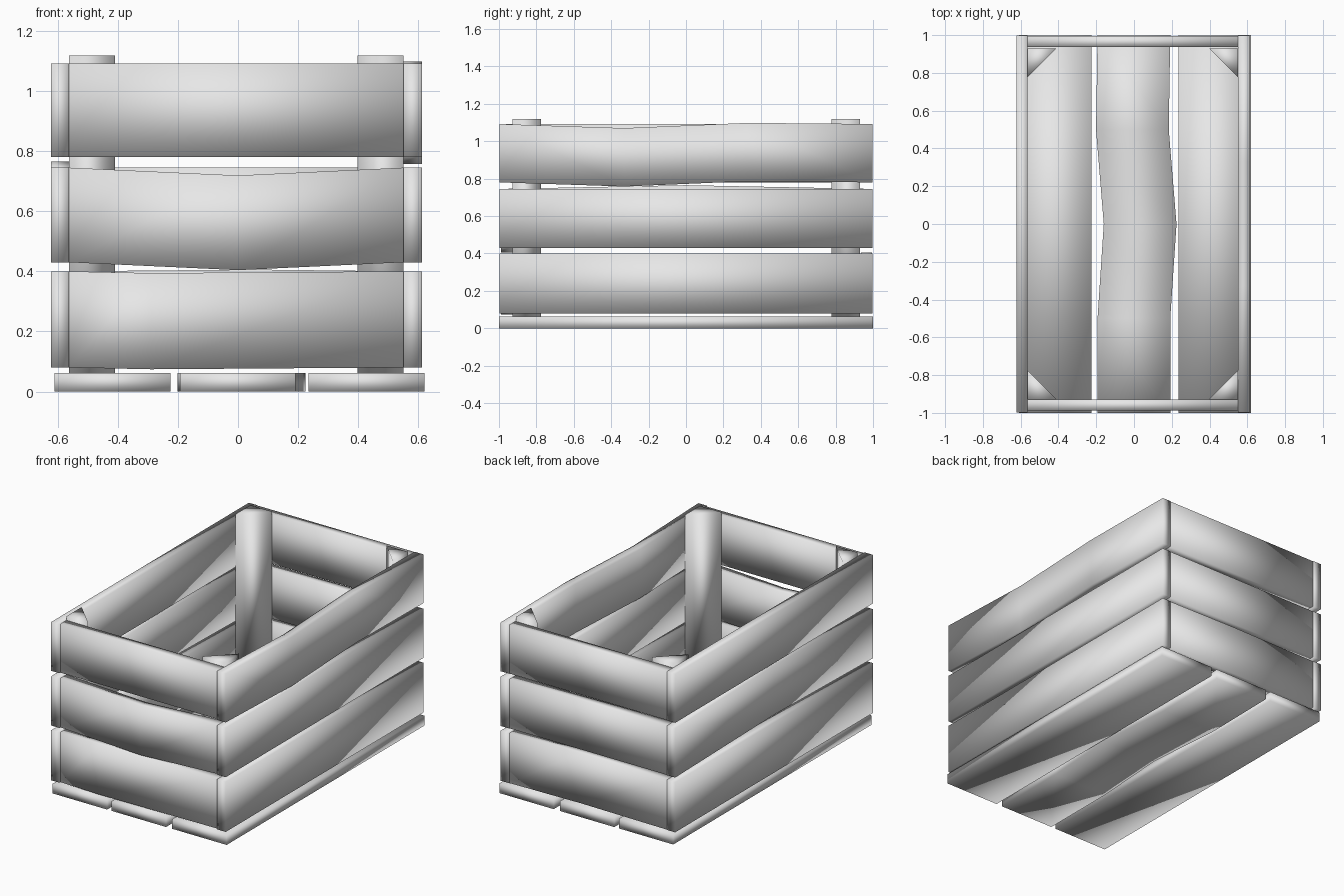
import bpy, bmesh
from mathutils import Vector

cube = bpy.data.objects.get("Cube")
if cube:
    bpy.data.objects.remove(cube, do_unlink=True)

grey = bpy.data.materials.new("pale_grey_wood")
grey.use_nodes = True
grey.diffuse_color = (0.8, 0.8, 0.8, 1)
grey.node_tree.nodes["Principled BSDF"].inputs["Base Color"].default_value = (0.8, 0.8, 0.8, 1)


def loft(name, rings):
    """Skin a closed solid through matching rings of points, shaded smooth."""
    bm = bmesh.new()
    loops = [[bm.verts.new(p) for p in ring] for ring in rings]
    n = len(loops[0])
    for a, b in zip(loops, loops[1:]):
        for i in range(n):
            j = (i + 1) % n
            bm.faces.new((a[i], a[j], b[j], b[i]))
    bm.faces.new(loops[0])
    bm.faces.new(loops[-1])
    bmesh.ops.recalc_face_normals(bm, faces=bm.faces)
    for f in bm.faces:
        f.smooth = True
    mesh = bpy.data.meshes.new(name)
    bm.to_mesh(mesh)
    bm.free()
    mesh.materials.append(grey)
    obj = bpy.data.objects.new(name, mesh)
    bpy.context.collection.objects.link(obj)
    return obj


def plank(name, low, high, along, across, bends=()):
    """Box from low to high; bends are (position along, shift across) pairs."""
    low, high = Vector(low), Vector(high)
    thick = 3 - along - across
    rings = []
    for pos, shift in [(low[along], 0), *bends, (high[along], 0)]:
        ring = []
        for w, t in ((low, low), (high, low), (high, high), (low, high)):
            p = Vector()
            p[along], p[across], p[thick] = pos, w[across] + shift, t[thick]
            ring.append(p)
        rings.append(ring)
    return loft(name, rings)


X, Y, Z = 0, 1, 2

# Floor boards
wave = [(-0.5, 0), (0, 0.033), (0.5, -0.008)]
for name, x, bends in (("left", 0.235, ()), ("middle", -0.193, wave), ("right", -0.61, ())):
    plank(f"floor_board_{name}", (x, -1, 0), (x + 0.385, 1, 0.062), Y, X, bends)

# Walls: three rows of slats, a few of them warped
warps = {
    ("front", "lower"): [(-0.29, -0.006)],
    ("front", "middle"): [(0, -0.026)],
    ("back", "lower"): [(0.05, 0.006)],
    ("left", "upper"): [(-0.33, -0.022), (0.33, 0.006)],
    ("right", "middle"): [(0, 0.02)],
}
rows = (("lower", 0.08, 0.4), ("middle", 0.43, 0.745), ("upper", 0.78, 1.092))
for row, z0, z1 in rows:
    for side, x0, x1 in (("right", -0.622, -0.563), ("left", 0.551, 0.612)):
        plank(f"{side}_slat_{row}", (x0, -0.998, z0), (x1, 0.998, z1), Y, Z,
              warps.get((side, row), ()))
    for side, y0, y1 in (("front", -0.988, -0.928), ("back", 0.936, 0.995)):
        plank(f"{side}_slat_{row}", (-0.563, y0, z0), (0.551, y1, z1), X, Z,
              warps.get((side, row), ()))

# Triangular corner posts
for side, x, dx in (("right", -0.563, 1), ("left", 0.551, -1)):
    for end, y, dy in (("front", -0.928, 1), ("back", 0.93, -1)):
        corner = ((x, y), (x + 0.153 * dx, y), (x, y + 0.153 * dy))
        loft(f"corner_post_{end}_{side}",
             [[(px, py, z) for px, py in corner] for z in (0.062, 1.118)])
